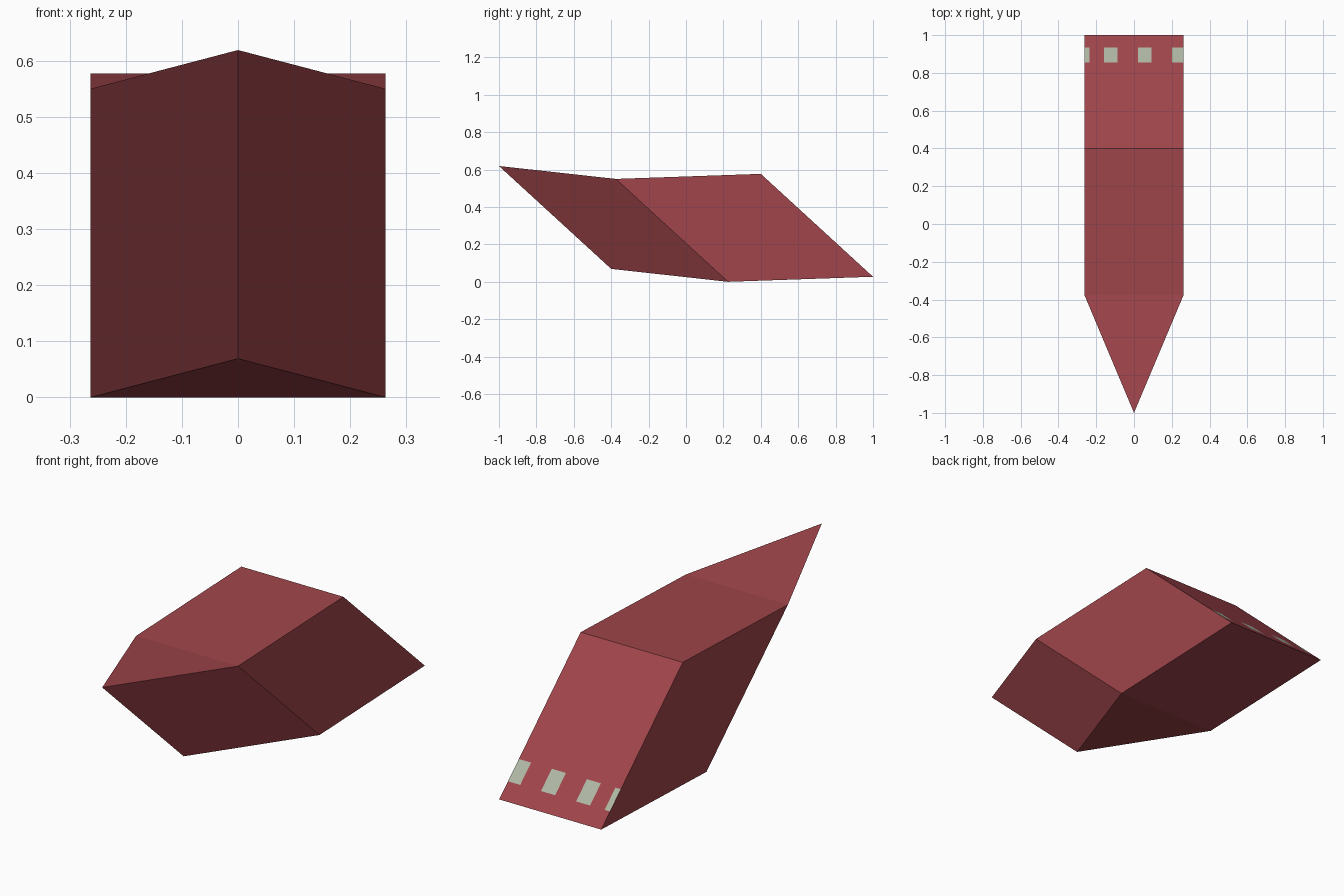
import bpy, bmesh
from mathutils import Vector

if "Cube" in bpy.data.objects:
    bpy.data.objects.remove(bpy.data.objects["Cube"])

def material(name, rgb):
    m = bpy.data.materials.new(name)
    m.diffuse_color = (*rgb, 1)
    m.use_nodes = True
    m.node_tree.nodes["Principled BSDF"].inputs["Base Color"].default_value = m.diffuse_color
    return m

# Top outline: pointed nose in front, straight sides, flat back edge
W = 0.263
OUTLINE = [(0, -1, 0.619), (W, -0.375, 0.55), (W, 0.4, 0.577),
           (-W, 0.4, 0.577), (-W, -0.375, 0.55)]
SLANT = Vector((0, 0.6, -0.55))      # upper outline to lower outline
PATCH_Y = (0.855, 0.935)
PATCH_X = [(-W, -0.235), (-0.16, -0.088), (0.02, 0.093), (0.2, W)]

# Slanted body
bm = bmesh.new()
top = [bm.verts.new(p) for p in OUTLINE]
low = [bm.verts.new(Vector(p) + SLANT) for p in OUTLINE]
for ring in (top, low):
    bm.faces.new((ring[0], ring[1], ring[4]))
    bm.faces.new((ring[1], ring[2], ring[3], ring[4]))
for i in range(5):
    j = (i + 1) % 5
    bm.faces.new((top[i], top[j], low[j], low[i]))
bmesh.ops.recalc_face_normals(bm, faces=bm.faces[:])

# Cut the pale patches into the sloping back face
def cut(point, normal):
    geom = bm.verts[:] + bm.edges[:] + bm.faces[:]
    bmesh.ops.bisect_plane(bm, geom=geom, plane_co=point, plane_no=normal)

for y in PATCH_Y:
    cut((0, y, 0), (0, 1, 0))
for x in {x for pair in PATCH_X for x in pair if abs(x) < W}:
    cut((x, 0, 0), (1, 0, 0))
bm.normal_update()
for f in bm.faces:
    c = f.calc_center_median()
    on_back = f.normal.y > 0.5 and f.normal.z > 0.5
    in_row = PATCH_Y[0] < c.y < PATCH_Y[1]
    f.material_index = int(on_back and in_row and any(a < c.x < b for a, b in PATCH_X))

mesh = bpy.data.meshes.new("slanted_body")
bm.to_mesh(mesh)
bm.free()
mesh.materials.append(material("dark red", (0.35, 0.06, 0.07)))
mesh.materials.append(material("pale grey green", (0.43, 0.47, 0.37)))
body = bpy.data.objects.new("slanted_body", mesh)
bpy.context.collection.objects.link(body)
